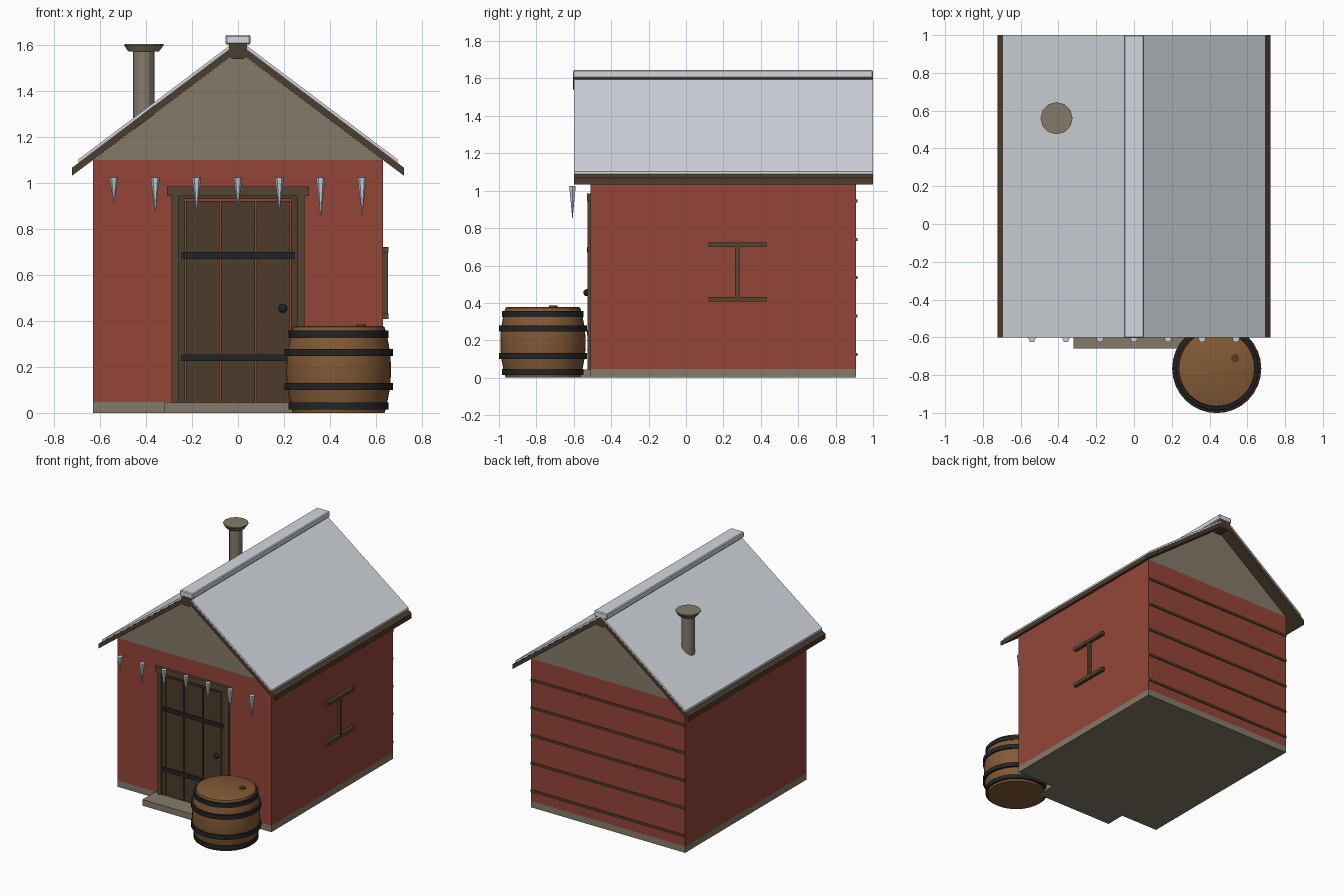
import bpy
import bmesh
import math

if "Cube" in bpy.data.objects:
    bpy.data.objects.remove(bpy.data.objects["Cube"])


def srgb(r, g, b):
    def lin(c):
        c /= 255
        return c / 12.92 if c <= 0.04045 else ((c + 0.055) / 1.055) ** 2.4
    return (lin(r), lin(g), lin(b), 1)


def material(name, *rgb):
    m = bpy.data.materials.new(name)
    m.diffuse_color = srgb(*rgb)
    m.use_nodes = True
    m.node_tree.nodes["Principled BSDF"].inputs["Base Color"].default_value = m.diffuse_color
    return m


RED = material("red_paint", 148, 69, 56)
STONE = material("grey_stone", 132, 123, 106)
BEAM = material("dark_roof_wood", 76, 60, 46)
TRIM = material("trim_wood", 83, 69, 49)
DOOR = material("door_wood", 76, 59, 43)
SNOW = material("snow", 212, 217, 224)
ICE = material("ice", 196, 209, 220)
IRON = material("black_iron", 36, 36, 38)
BARREL = material("barrel_wood", 130, 90, 54)
BUNG = material("bung_wood", 84, 60, 38)


def finish(name, bm, mat):
    bmesh.ops.recalc_face_normals(bm, faces=bm.faces[:])
    mesh = bpy.data.meshes.new(name)
    bm.to_mesh(mesh)
    bm.free()
    mesh.materials.append(mat)
    ob = bpy.data.objects.new(name, mesh)
    bpy.context.collection.objects.link(ob)
    return ob


def extrude(name, points, y0, y1, mat):
    """Extrude an (x, z) outline along y."""
    bm = bmesh.new()
    front = [bm.verts.new((x, y0, z)) for x, z in points]
    back = [bm.verts.new((x, y1, z)) for x, z in points]
    bm.faces.new(front)
    bm.faces.new(back[::-1])
    n = len(points)
    for i in range(n):
        j = (i + 1) % n
        bm.faces.new((front[i], back[i], back[j], front[j]))
    return finish(name, bm, mat)


def box(name, x, y, z, mat):
    pts = [(x[0], z[0]), (x[1], z[0]), (x[1], z[1]), (x[0], z[1])]
    return extrude(name, pts, y[0], y[1], mat)


def lathe(name, profile, sides, loc, mat, smooth=False):
    """Spin an (r, z) profile, bottom to top, and cap both ends."""
    bm = bmesh.new()
    rings = []
    for r, z in profile:
        rings.append([bm.verts.new((loc[0] + r * math.cos(2 * math.pi * k / sides),
                                    loc[1] + r * math.sin(2 * math.pi * k / sides),
                                    loc[2] + z)) for k in range(sides)])
    for a, b in zip(rings, rings[1:]):
        for k in range(sides):
            j = (k + 1) % sides
            bm.faces.new((a[k], a[j], b[j], b[k]))
    bm.faces.new(rings[0][::-1])
    bm.faces.new(rings[-1])
    ob = finish(name, bm, mat)
    if smooth:
        bpy.ops.object.select_all(action='DESELECT')
        ob.select_set(True)
        bpy.context.view_layer.objects.active = ob
        bpy.ops.object.shade_smooth_by_angle(angle=math.radians(35))
    return ob


FRONT, BACK, HALF = -0.51, 0.91, 0.63

# House shell
box("foundation", (-HALF, HALF), (FRONT, BACK), (0, 0.047), STONE)
box("walls", (-HALF, HALF), (FRONT, BACK), (0.047, 1.10), RED)
extrude("gable", [(-HALF, 1.10), (HALF, 1.10), (0, 1.574)], FRONT, BACK, STONE)
box("door_step", (-0.32, 0.32), (-0.66, FRONT), (0, 0.045), STONE)


# Roof layers: chevron outlines
def chevron(half, eave_z, ridge_z, thick):
    return [(-half, eave_z), (0, ridge_z), (half, eave_z),
            (half, eave_z + thick), (0, ridge_z + thick), (-half, eave_z + thick)]


extrude("roof_boards", chevron(0.722, 1.032, 1.575, 0.035), -0.60, 1.0, BEAM)
extrude("roof_snow", chevron(0.695, 1.088, 1.611, 0.015), -0.60, 1.0, SNOW)
extrude("ridge_beam", [(-0.025, 1.54), (0.025, 1.54), (0.04, 1.555), (0.04, 1.61),
                       (-0.04, 1.61), (-0.04, 1.555)], -0.603, 1.0, BEAM)
cap = box("ridge_snow", (-0.054, 0.054), (-0.604, 1.0), (1.603, 1.645), SNOW)
bevel = cap.modifiers.new("soft_edges", 'BEVEL')
bevel.width = 0.006
bevel.segments = 1

# Chimney
lathe("chimney_pipe", [(0.046, 1.2), (0.046, 1.58)], 12, (-0.41, 0.56, 0), STONE)
lathe("chimney_cap", [(0.066, 1.572), (0.085, 1.598), (0.085, 1.605)], 12,
      (-0.41, 0.56, 0), STONE)

# Door frame, mirrored jambs
for s, side in ((-1, "left"), (1, "right")):
    box("outer_jamb_" + side, sorted((s * 0.26, s * 0.29)), (-0.527, FRONT), (0.045, 0.945), TRIM)
    box("inner_jamb_" + side, sorted((s * 0.231, s * 0.26)), (-0.520, FRONT), (0.045, 0.945), DOOR)
box("door_lintel", (-0.308, 0.308), (-0.53, FRONT), (0.943, 0.985), TRIM)
box("door_head", (-0.231, 0.231), (-0.520, FRONT), (0.93, 0.943), DOOR)

# Door planks with the wall showing in the gaps
for i in range(3):
    x = (i - 1) * 0.153
    box(f"door_plank_{i}", (x - 0.073, x + 0.073), (-0.520, FRONT), (0.045, 0.922), DOOR)
for z in (0.24, 0.685):
    box("door_strap", (-0.245, 0.245), (-0.528, -0.515), (z - 0.015, z + 0.015), IRON)
bm = bmesh.new()
bmesh.ops.create_uvsphere(bm, u_segments=12, v_segments=8, radius=0.019)
bmesh.ops.translate(bm, verts=bm.verts, vec=(0.195, -0.53, 0.455))
finish("door_knob", bm, IRON)

# Bracket on the right wall
box("bracket_post", (HALF, 0.652), (0.262, 0.286), (0.43, 0.70), TRIM)
for z in (0.42, 0.71):
    box("bracket_bar", (HALF, 0.655), (0.12, 0.43), (z - 0.012, z + 0.012), TRIM)

# Battens on the back wall
for i in range(5):
    z = 0.125 + i * 0.205
    box("back_batten", (-HALF, HALF), (BACK - 0.005, BACK + 0.008), (z - 0.008, z + 0.008), TRIM)

# Icicles along the front eave
for i, length in enumerate((0.11, 0.155, 0.155, 0.13, 0.15, 0.175, 0.165)):
    lathe("icicle", [(0.001, -length), (0.02, 0)], 6,
          ((i - 3) * 0.18, -0.607, 1.025), ICE)

# Barrel
BX, BY = 0.438, -0.765
body = []
for k in range(9):
    t = k / 4 - 1
    body.append((0.228 - 0.028 * t * t, 0.188 + 0.186 * t))
body[0] = (body[0][0], 0)
lathe("barrel_body", body + [(0.192, 0.378)], 32, (BX, BY, 0), BARREL, True)
for z, r in ((0.03, 0.218), (0.115, 0.236), (0.263, 0.236), (0.342, 0.218)):
    lathe("barrel_hoop", [(r, z - 0.016), (r, z + 0.016)], 32, (BX, BY, 0), IRON, True)
lathe("barrel_bung", [(0.022, 0.37), (0.022, 0.385)], 12, (0.535, -0.71, 0), BUNG)
